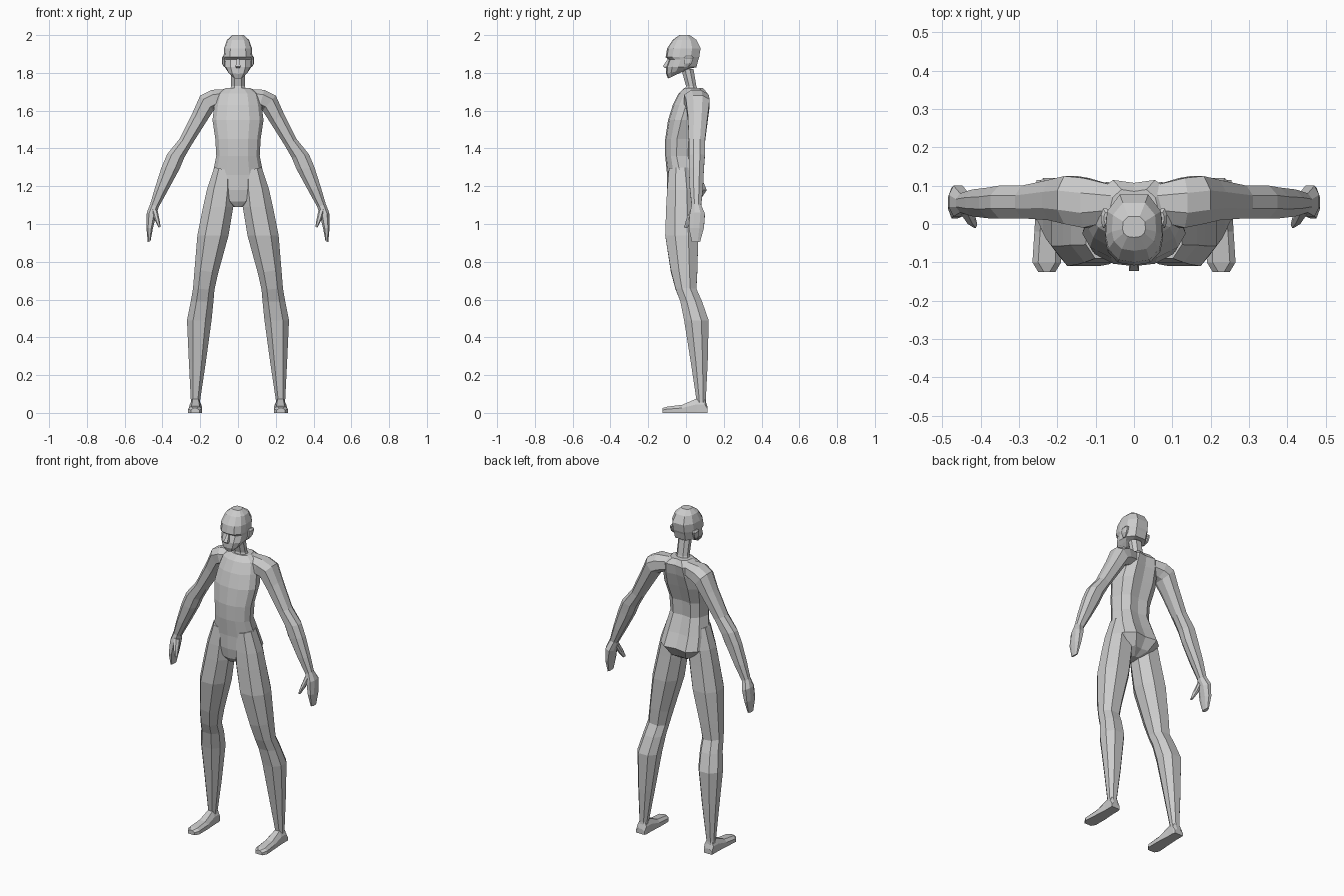
import bpy
import bmesh
from mathutils import Vector

old = bpy.data.objects.get("Cube")
if old:
    bpy.data.objects.remove(old, do_unlink=True)

# One plain material for the whole figure
grey = bpy.data.materials.new("light_grey")
grey.use_nodes = True
tone = (0.6, 0.6, 0.6, 1)
grey.diffuse_color = tone
grey.node_tree.nodes["Principled BSDF"].inputs["Base Color"].default_value = tone

# Faceted unit cross-sections
OCTAGON = [(-1, -.4), (-.5, -1), (.5, -1), (1, -.4), (1, .4), (.5, 1), (-.5, 1), (-1, .4)]
TORSO = [(-1, -.2), (-.85, -.6), (-.45, -.92), (0, -1), (.45, -.92), (.85, -.6),
         (1, -.2), (.85, .6), (.5, 1), (0, .9), (-.5, 1), (-.85, .6)]
SKULL = [(-1, -.2), (-.9, -.6), (-.55, -.92), (0, -1), (.55, -.92), (.9, -.6),
         (1, -.2), (.95, .5), (.5, 1), (-.5, 1), (-.95, .5)]
BOX = [(-1, -1), (1, -1), (1, 1), (-1, 1)]


def loft(name, rings, mirrored=False):
    """Skin a list of equal point rings and cap both ends."""
    bm = bmesh.new()
    loops = [[bm.verts.new(point) for point in ring] for ring in rings]
    for lower, upper in zip(loops, loops[1:]):
        for i in range(len(lower)):
            j = (i + 1) % len(lower)
            bm.faces.new((lower[i], lower[j], upper[j], upper[i]))
    bm.faces.new(loops[0])
    bm.faces.new(loops[-1])
    bmesh.ops.recalc_face_normals(bm, faces=bm.faces)
    mesh = bpy.data.meshes.new(name)
    bm.to_mesh(mesh)
    bm.free()
    mesh.materials.append(grey)
    part = bpy.data.objects.new(name, mesh)
    bpy.context.collection.objects.link(part)
    if mirrored:
        part.modifiers.new("other_side", "MIRROR").use_axis[0] = True
    return part


def limb_ring(inner_x, inner_z, outer_x, outer_z, front, back, section=OCTAGON):
    """Ring spanning an inner and an outer edge point, given in hundredths."""
    inner = Vector((inner_x, 0, inner_z)) / 100
    outer = Vector((outer_x, 0, outer_z)) / 100
    ring = []
    for u, v in section:
        point = inner.lerp(outer, (u + 1) / 2)
        point.y = (front + back + v * (back - front)) / 200
        ring.append(point)
    return ring


def body_ring(z, half_width, front, back, section, rise=0):
    """Centred ring in hundredths; rise lifts the back above the front."""
    ring = limb_ring(-half_width, z, half_width, z, front, back, section)
    for point, (u, v) in zip(ring, section):
        point.z += rise * (v + 1) / 200
    return ring


def limb(name, rows):
    return loft(name, [limb_ring(*row) for row in rows], mirrored=True)


def body(name, section, rows):
    return loft(name, [body_ring(*row[:4], section, *row[4:]) for row in rows])


# Torso from crotch to collar, with hollow back and full seat
body("torso", TORSO, [
    (109, 2.5, -7, 2), (112, 9, -9, 7), (118, 14.5, -10, 11),
    (126, 13.5, -10, 7.5), (136, 11.5, -11, 4), (145, 12, -11, 4.5),
    (155, 13.5, -9.5, 8), (163, 12.5, -7, 10.5), (169, 11, -4, 11.5),
    (172, 6.5, -1, 9),
])

# Neck leaning forward into the skull
body("neck", OCTAGON, [(169, 5, -1, 7), (173, 3.6, 0, 5.5), (182, 3.6, -2.5, 4)])

# Head with jaw, recessed eye line, brow and crown
body("head", SKULL, [
    (177, 3.2, -9.5, -1, 4), (179.5, 5.5, -10.5, 2.5, 3),
    (183, 7, -10.5, 5.5), (187, 7.3, -9, 6.5), (188.3, 7.6, -10.8, 7),
    (193, 7.4, -10, 7.7), (197.5, 5.8, -7, 5.5), (200, 3, -3.5, 2),
])

# Nose wedge
nose = [(187.5, .6, -9.6, -8), (183.5, 1.3, -12.3, -8), (182.5, .9, -11, -8)]
body("nose", BOX, nose)

# Ears
limb("ear", [
    (6.5, 183, 7.4, 183, -1, 1), (6.5, 185, 8.5, 185, -1, 3),
    (6.5, 188, 8.6, 188, -1, 4), (6.5, 189, 7.8, 189, 0, 3),
])

# Shoulder, arm and hand in one run
limb("arm", [
    (5, 163, 5, 171.5, 1, 10), (11, 161, 14, 171, -1, 12),
    (13, 160, 20, 168, 0, 12.5), (17.5, 153, 24, 159, 1, 11.5),
    (24.5, 142, 31, 145, 1.5, 10), (28.5, 135, 37.5, 137, 1.5, 10),
    (31, 129, 40.5, 130, 1.5, 9.5), (37, 118, 44, 119, 2, 9),
    (42, 109, 46.5, 110.5, 3, 8), (43.5, 104, 48.3, 106, 2, 10),
    (45, 98, 48.5, 98, 1.5, 9.5), (46.3, 91, 47.8, 90.5, 3, 7.5),
])

# Thumb
limb("thumb", [
    (42.5, 107, 46, 108, 2.5, 6), (41.5, 102, 44, 102, 0, 3.5),
    (41, 98.5, 42, 98, -1, 1),
])

# Legs from hip to ankle
limb("leg", [
    (3, 128, 12.5, 130, -9, 3), (2, 118, 16.5, 118, -10, 5),
    (2.5, 109, 18.5, 109, -10.5, 5.5), (5, 94, 21.5, 94, -11, 6.5),
    (10.5, 74, 23, 76, -8, 6), (12.5, 65, 23.8, 66, -5.5, 5.5),
    (13, 59, 25, 59, -3, 8.5), (14, 49, 27, 49, -1, 12),
    (17, 27, 26, 27, 2.5, 11.5), (20, 7, 25, 7, 5.5, 10.5),
    (20, 2, 25, 2, 5.5, 11),
])

# Feet lofted from heel to toe: y, inner x, outer x, top height
feet = []
for y, inner, outer, top in [(.115, .2, .255, .03), (.1, .195, .255, .075),
                             (.055, .195, .255, .075), (-.02, .19, .26, .043),
                             (-.1, .19, .265, .033), (-.125, .205, .25, .025)]:
    feet.append([(inner, y, 0), (outer, y, 0), (outer, y, top * .6),
                 (outer - .015, y, top), (inner + .015, y, top), (inner, y, top * .6)])
loft("foot", feet, mirrored=True)
